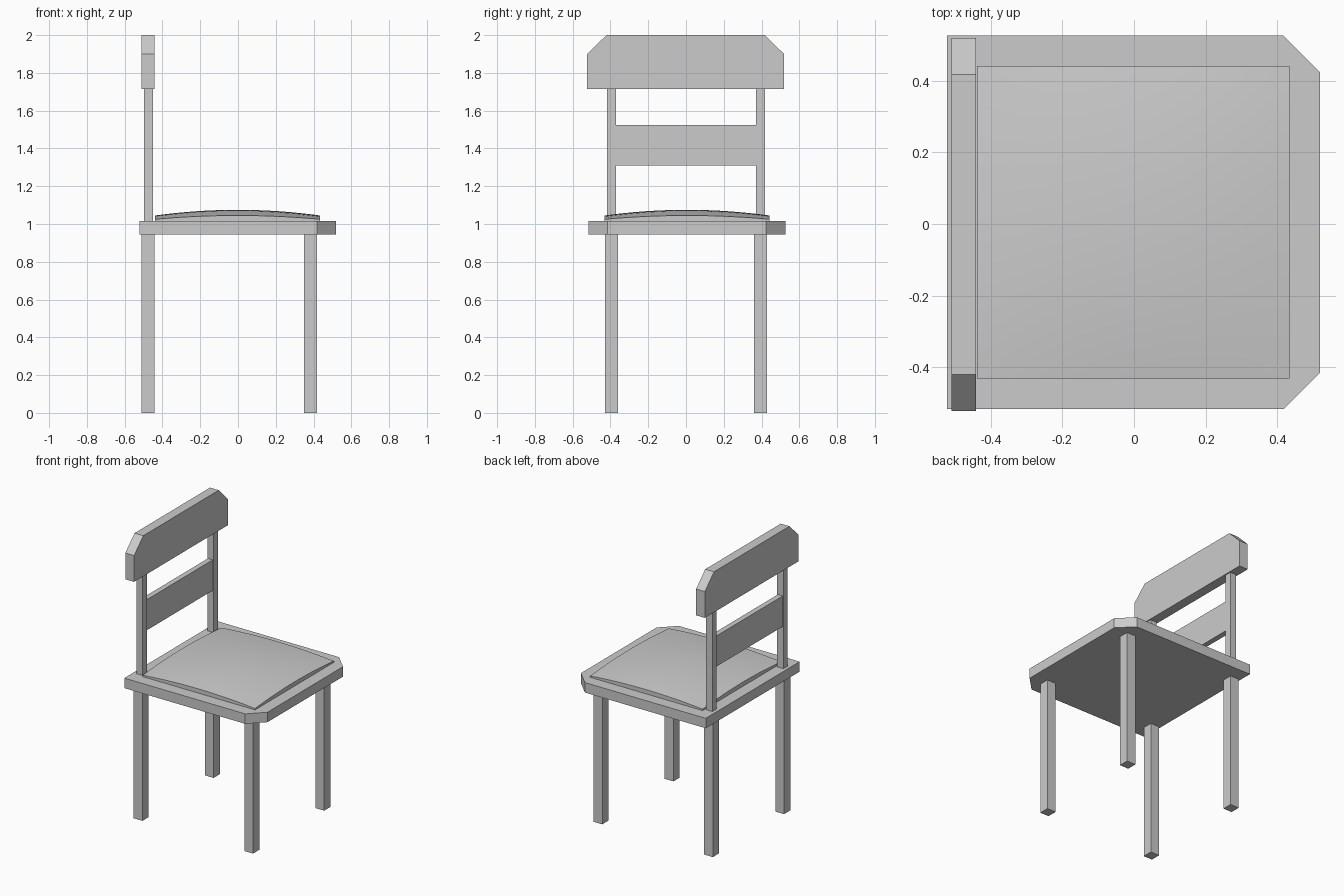
import bpy, bmesh

if "Cube" in bpy.data.objects:
    bpy.data.objects.remove(bpy.data.objects["Cube"])


def finish(name, bm):
    bmesh.ops.recalc_face_normals(bm, faces=bm.faces)
    mesh = bpy.data.meshes.new(name)
    bm.to_mesh(mesh)
    bm.free()
    obj = bpy.data.objects.new(name, mesh)
    bpy.context.collection.objects.link(obj)
    return obj


def prism(name, profile, depth):
    """Extrude a closed 3D outline along the depth vector."""
    bm = bmesh.new()
    face = bm.faces.new([bm.verts.new(p) for p in profile])
    new = bmesh.ops.extrude_face_region(bm, geom=[face], use_keep_orig=True)
    verts = [g for g in new["geom"] if isinstance(g, bmesh.types.BMVert)]
    bmesh.ops.translate(bm, verts=verts, vec=depth)
    return finish(name, bm)


def box(name, x0, x1, y0, y1, z0, z1):
    outline = [(x0, y0, z0), (x1, y0, z0), (x1, y1, z0), (x0, y1, z0)]
    return prism(name, outline, (0, 0, z1 - z0))


SEAT_TOP = 1.015
SEAT_BOTTOM = 0.945

# Seat board with its two front corners cut off
prism("seat", [(-0.522, -0.517, SEAT_BOTTOM), (0.418, -0.517, SEAT_BOTTOM),
               (0.52, -0.415, SEAT_BOTTOM), (0.52, 0.424, SEAT_BOTTOM),
               (0.418, 0.526, SEAT_BOTTOM), (-0.522, 0.526, SEAT_BOTTOM)],
      (0, 0, SEAT_TOP - SEAT_BOTTOM))

# Legs and backrest posts, mirrored left and right
for side, s in (("left", 1), ("right", -1)):
    ya, yb = sorted((s * 0.36, s * 0.43))
    box("back_leg_" + side, -0.51, -0.442, ya, yb, 0, SEAT_BOTTOM)
    box("front_leg_" + side, 0.35, 0.418, ya, yb, 0, SEAT_BOTTOM)
    ya, yb = sorted((s * 0.37, s * 0.418))
    box("back_post_" + side, -0.498, -0.45, ya, yb, SEAT_TOP, 1.715)

# Middle slat and chamfered top rail
box("back_slat", -0.493, -0.455, -0.37, 0.37, 1.31, 1.525)
prism("top_rail", [(-0.51, -0.523, 1.715), (-0.51, 0.519, 1.715),
                   (-0.51, 0.519, 1.9), (-0.51, 0.418, 2.0),
                   (-0.51, -0.421, 2.0), (-0.51, -0.523, 1.9)],
      (0.068, 0, 0))

# Domed cushion: a grid bulged upward with vertical sides down to the seat
bm = bmesh.new()
bmesh.ops.create_grid(bm, x_segments=16, y_segments=16, size=1)
rim = [e for e in bm.edges if e.is_boundary]
top = list(bm.verts)
skirt = bmesh.ops.extrude_edge_only(bm, edges=rim)
for v in top:
    u2, v2 = v.co.x ** 2, v.co.y ** 2
    v.co.z = 1.075 - 0.03 * (u2 + v2) + 0.01 * u2 * v2
for v in skirt["geom"]:
    if isinstance(v, bmesh.types.BMVert):
        v.co.z = SEAT_TOP
for v in bm.verts:
    v.co.x = v.co.x * 0.437 - 0.002
    v.co.y = v.co.y * 0.437 + 0.005
bmesh.ops.holes_fill(bm, edges=[e for e in bm.edges if e.is_boundary], sides=0)
cushion = finish("cushion", bm)
bpy.context.view_layer.objects.active = cushion
cushion.select_set(True)
bpy.ops.object.shade_smooth_by_angle(angle=0.5)
